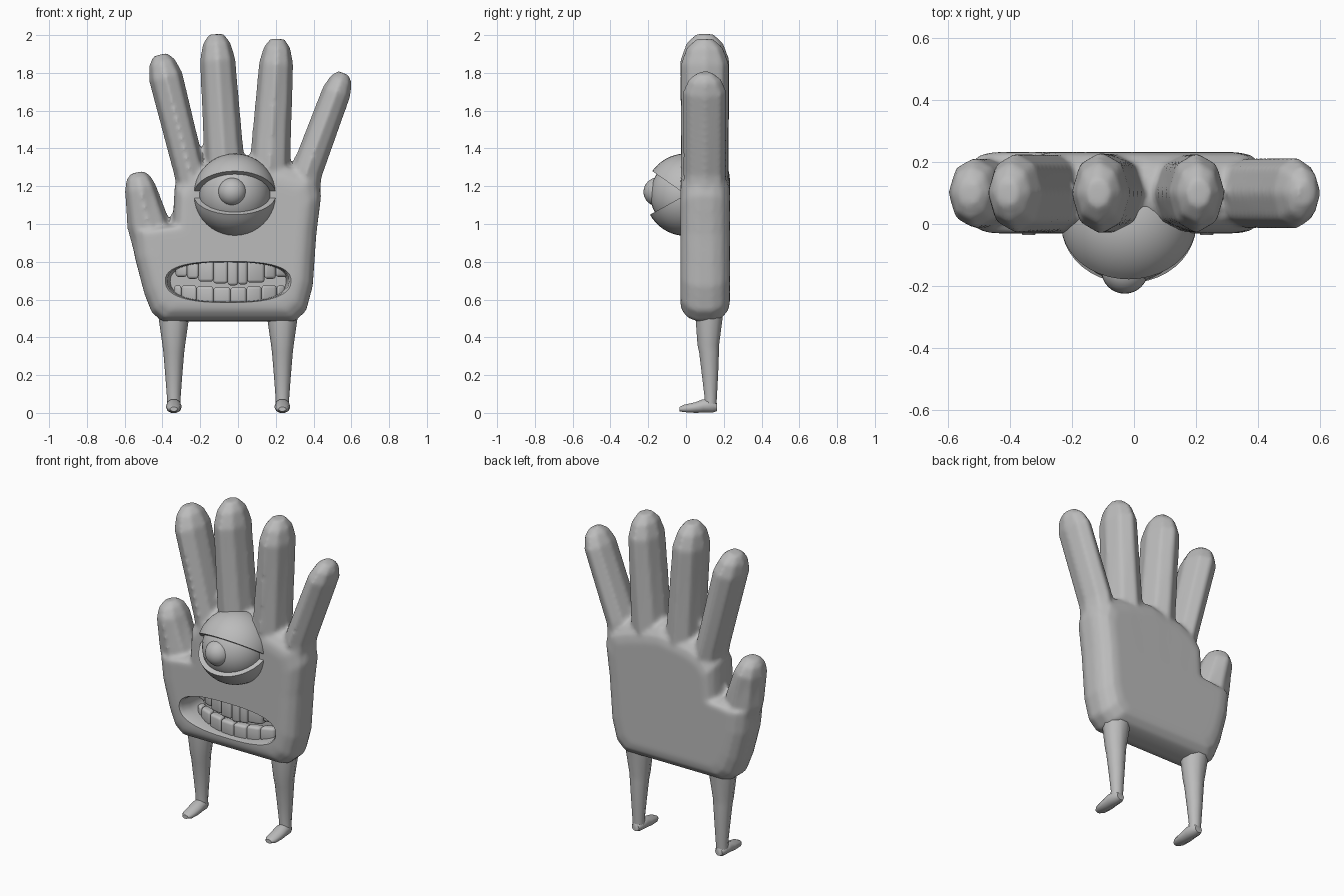
import bpy, bmesh, math
from mathutils import Vector

if "Cube" in bpy.data.objects:
    bpy.data.objects.remove(bpy.data.objects["Cube"])

grey = bpy.data.materials.new("plain grey")
grey.diffuse_color = (0.5, 0.5, 0.5, 1)
grey.use_nodes = True
grey.node_tree.nodes["Principled BSDF"].inputs["Base Color"].default_value = grey.diffuse_color


def finish(name, bm, angle=50):
    bmesh.ops.recalc_face_normals(bm, faces=bm.faces)
    me = bpy.data.meshes.new(name)
    bm.to_mesh(me)
    bm.free()
    me.materials.append(grey)
    ob = bpy.data.objects.new(name, me)
    bpy.context.collection.objects.link(ob)
    activate(ob)
    bpy.ops.object.shade_smooth_by_angle(angle=math.radians(angle))
    return ob


def activate(ob):
    bpy.ops.object.select_all(action='DESELECT')
    ob.select_set(True)
    bpy.context.view_layer.objects.active = ob


def loft(bm, rings):
    """Skin closed rings of points and cap both ends."""
    vs = [[bm.verts.new(p) for p in r] for r in rings]
    n = len(vs[0])
    for a, b in zip(vs, vs[1:]):
        for i in range(n):
            bm.faces.new((a[i], a[(i + 1) % n], b[(i + 1) % n], b[i]))
    bm.faces.new(vs[0])
    bm.faces.new(vs[-1][::-1])


def ring(c, u, v, n=8):
    c, u, v = Vector(c), Vector(u), Vector(v)
    return [c + u * math.cos(2 * math.pi * i / n) + v * math.sin(2 * math.pi * i / n)
            for i in range(n)]


# hand: bevelled palm slab
bm = bmesh.new()
outline = [(-0.40, 0.485), (-0.05, 0.485), (0.30, 0.485), (0.36, 0.54), (0.395, 0.67),
           (0.415, 0.95), (0.44, 1.15), (0.42, 1.26), (0.28, 1.31), (0.16, 1.34),
           (0.05, 1.36), (-0.07, 1.34), (-0.18, 1.32), (-0.27, 1.28), (-0.335, 1.2),
           (-0.345, 1.0), (-0.44, 0.99), (-0.56, 0.97), (-0.545, 0.82), (-0.495, 0.63),
           (-0.455, 0.53)]
cx, cz = -0.06, 0.9
rings = []
for inset, y in [(0.10, -0.03), (0.06, -0.022), (0.02, 0.01), (0, 0.06), (0, 0.14),
                 (0.02, 0.19), (0.06, 0.223), (0.10, 0.232)]:
    rings.append([(cx + (x - cx) * (1 - inset / 0.48), y,
                   cz + (z - cz) * (1 - inset / 0.43)) for x, z in outline])
loft(bm, rings)


# fingers: root, base, shoulder as (x, z, half width), half depth, tip length
def finger(root, base, top, depth, tip):
    d = Vector((top[0] - base[0], 0, top[1] - base[1])).normalized()
    side = Vector((d.z, 0, -d.x))
    s = Vector((top[0], 0.1, top[1]))
    rows = [(Vector((root[0], 0.1, root[1])), root[2], 0.9),
            (Vector((base[0], 0.1, base[1])), base[2], 0.98), (s, top[2], 1),
            (s + d * tip * 0.65, top[2] * 0.78, 0.75), (s + d * tip, top[2] * 0.42, 0.35)]
    loft(bm, [ring(c, side * r, (0, depth * k, 0)) for c, r, k in rows])


finger((-0.42, 0.74, 0.10), (-0.475, 1.0, 0.115), (-0.517, 1.19, 0.085), 0.115, 0.085)
finger((-0.20, 1.0, 0.09), (-0.257, 1.28, 0.085), (-0.383, 1.78, 0.092), 0.13, 0.12)
finger((-0.06, 1.0, 0.10), (-0.07, 1.3, 0.108), (-0.108, 1.87, 0.095), 0.133, 0.135)
finger((0.12, 1.0, 0.11), (0.168, 1.3, 0.11), (0.202, 1.85, 0.092), 0.13, 0.13)
finger((0.31, 0.9, 0.10), (0.365, 1.28, 0.085), (0.522, 1.70, 0.078), 0.118, 0.105)
hand = finish("hand", bm)

# mouth cutter: rounded slot that narrows inwards
bm = bmesh.new()
rings = []
for y, k in [(-0.08, 1.04), (-0.03, 1.01), (-0.015, 0.975), (0.05, 0.96), (0.16, 0.93)]:
    row = []
    for i in range(48):
        a = 2 * math.pi * i / 48
        c, s = math.cos(a), math.sin(a)
        x = math.copysign(abs(c) ** 0.75, c) * 0.33
        z = math.copysign(abs(s) ** 0.75, s) * 0.108
        x *= 1 - 0.07 * max(0, -s)
        row.append((-0.052 + x * k, y, 0.693 + z * k))
    rings.append(row)
loft(bm, rings)
cutter = finish("mouth_cutter", bm)
cutter.hide_render = True

# blend palm and fingers into one skin, then open the mouth
activate(hand)
m = hand.modifiers.new("blend", 'REMESH')
m.mode = 'VOXEL'
m.voxel_size = 0.013
m.use_smooth_shade = True
m = hand.modifiers.new("soften", 'SMOOTH')
m.factor = 0.5
m.iterations = 5
m = hand.modifiers.new("mouth", 'BOOLEAN')
m.operation = 'DIFFERENCE'
m.object = cutter
for m in list(hand.modifiers):
    if m.type in {'REMESH', 'SMOOTH', 'BOOLEAN'}:
        bpy.ops.object.modifier_apply(modifier=m.name)
bpy.ops.object.shade_smooth_by_angle(angle=math.radians(45))
bpy.data.objects.remove(cutter)


# teeth: rounded blocks along two shallow arches
def teeth(name, edges, spans):
    bm = bmesh.new()
    for x0, x1, (z0, z1) in zip(edges, edges[1:], spans):
        x = (x0 + x1) / 2
        off = x + 0.05
        t = bmesh.new()
        bmesh.ops.create_cube(t, size=1)
        for v in t.verts:
            taper = 1.0
            lx, ly, lz = v.co.x * (x1 - x0) * taper, v.co.y * 0.055, v.co.z * (z1 - z0)
            v.co = (x + lx, 0.035 + 0.9 * off * off + ly + 1.8 * off * lx, (z0 + z1) / 2 + lz)
        bmesh.ops.bevel(t, geom=t.edges[:], offset=0.015, segments=3, profile=0.5,
                        affect='EDGES', clamp_overlap=True)
        tmp = bpy.data.meshes.new("tooth")
        t.to_mesh(tmp)
        t.free()
        bm.from_mesh(tmp)
        bpy.data.meshes.remove(tmp)
    return finish(name, bm, 60)


teeth("upper_teeth", [-0.33, -0.27, -0.21, -0.13, -0.055, 0.0, 0.05, 0.14, 0.2, 0.26],
      [(0.72, 0.79), (0.71, 0.8), (0.695, 0.81), (0.685, 0.81), (0.675, 0.81),
       (0.68, 0.81), (0.69, 0.81), (0.71, 0.8), (0.72, 0.79)])
teeth("lower_teeth", [-0.34, -0.3, -0.22, -0.13, -0.04, 0.045, 0.125, 0.205, 0.25],
      [(0.61, 0.675), (0.59, 0.675), (0.575, 0.67), (0.575, 0.665), (0.575, 0.665),
       (0.575, 0.67), (0.59, 0.675), (0.61, 0.675)])

# eye
EYE = Vector((-0.017, 0.0, 1.155))


def ball(name, c, r):
    bm = bmesh.new()
    bmesh.ops.create_uvsphere(bm, u_segments=32, v_segments=16, radius=r)
    bmesh.ops.translate(bm, verts=bm.verts, vec=c)
    finish(name, bm)


ball("eyeball", EYE, 0.19)
ball("pupil", (-0.03, -0.149, 1.17), 0.076)


# eyelids: thick sphere wedges hinged on the x axis
def lid(name, a0, a1, r=0.218, thick=0.032):
    bm = bmesh.new()
    n = 20
    rings = []
    for i in range(n + 1):
        t = math.pi * (0.02 + 0.96 * i / n)
        row = []
        for rad, order in [(r, range(15)), (r - thick, range(14, -1, -1))]:
            for j in order:
                a = math.radians(a0 + (a1 - a0) * j / 14)
                row.append(EYE + rad * Vector((math.cos(t), -math.sin(t) * math.cos(a),
                                               math.sin(t) * math.sin(a))))
        rings.append(row)
    loft(bm, rings)
    finish(name, bm, 40)


lid("upper_eyelid", 35, 125)
lid("lower_eyelid", -29, -125)


# legs with feet
def leg(name, x):
    bm = bmesh.new()
    rows = [(0.56, 0.122, 0.085, 0.078), (0.5, 0.122, 0.08, 0.075), (0.36, 0.118, 0.06, 0.06),
            (0.32, 0.122, 0.055, 0.055), (0.2, 0.127, 0.045, 0.045), (0.08, 0.131, 0.036, 0.034),
            (0.03, 0.128, 0.036, 0.034)]
    loft(bm, [ring((x, y, z), (rx, 0, 0), (0, ry, 0), 10) for z, y, rx, ry in rows])
    foot = [(0.163, 0.03, 0.025, 0.022), (0.14, 0.037, 0.037, 0.037), (0.09, 0.037, 0.041, 0.037),
            (0.05, 0.028, 0.041, 0.03), (-0.01, 0.022, 0.036, 0.022), (-0.035, 0.02, 0.02, 0.012)]
    loft(bm, [[Vector((p.x, p.y, max(p.z, 0.004 if p.y < 0 else 0.0)))
               for p in ring((x, y, z), (rx, 0, 0), (0, 0, rz), 10)] for y, z, rx, rz in foot])
    finish(name, bm)


leg("left_leg", -0.34)
leg("right_leg", 0.235)
